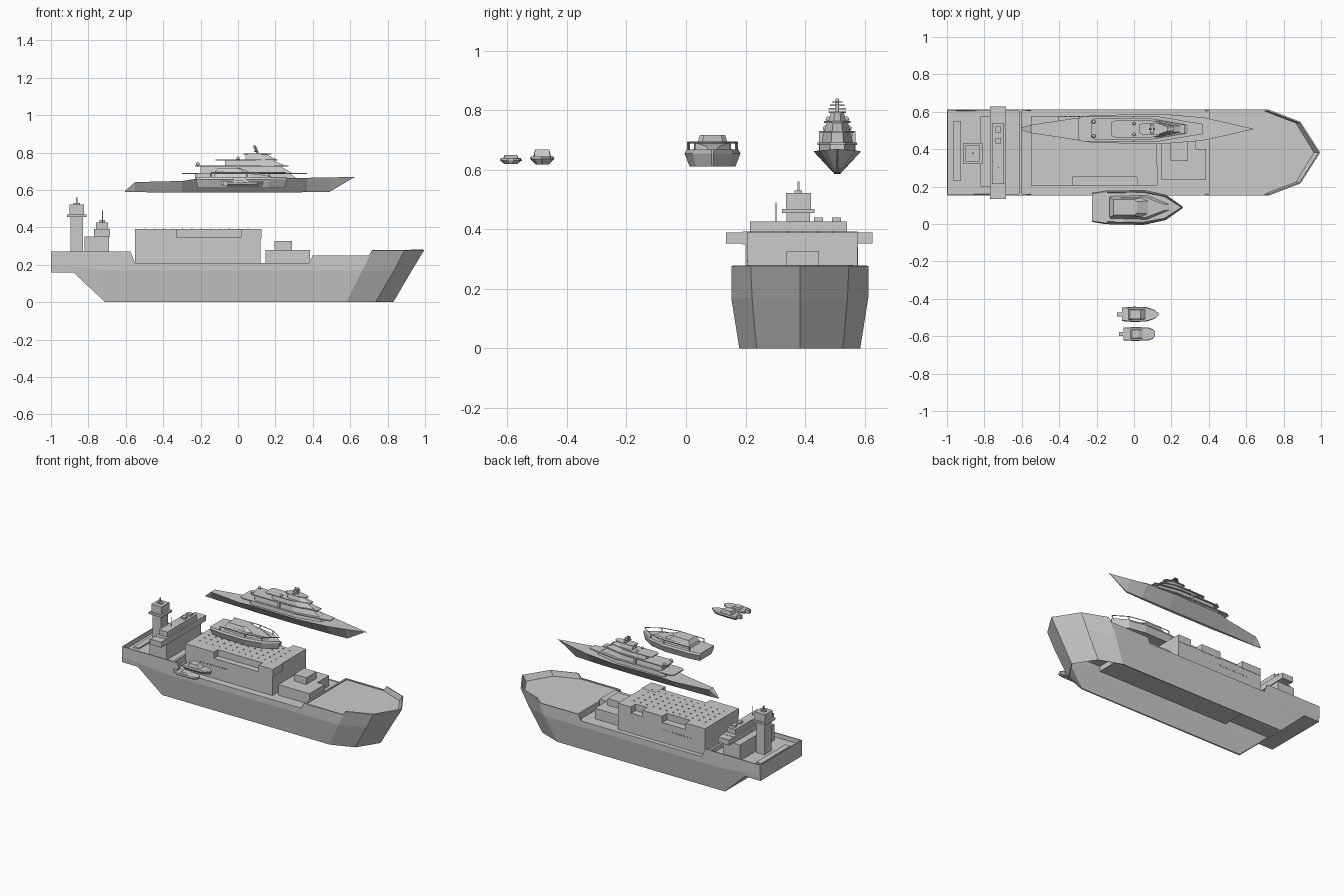
import bpy, bmesh, math
from mathutils import Vector

if "Cube" in bpy.data.objects:
    bpy.data.objects.remove(bpy.data.objects["Cube"])

def finish(name, bm):
    me = bpy.data.meshes.new(name)
    bm.to_mesh(me)
    bm.free()
    ob = bpy.data.objects.new(name, me)
    bpy.context.collection.objects.link(ob)
    return ob

def boxes(name, items):
    """One object from (x0, x1, y0, y1, z0, z1) blocks."""
    bm = bmesh.new()
    for x0, x1, y0, y1, z0, z1 in items:
        vs = bmesh.ops.create_cube(bm, size=1)["verts"]
        for v in vs:
            v.co = Vector(((x0 + x1) / 2 + v.co.x * (x1 - x0),
                           (y0 + y1) / 2 + v.co.y * (y1 - y0),
                           (z0 + z1) / 2 + v.co.z * (z1 - z0)))
    return finish(name, bm)

def loft(name, rings, cy, open_top=False, open_from=None, wall=0):
    """Mirrored loft: rings of half outlines (x, half width, z), top to bottom."""
    bm = bmesh.new()
    tag = bm.faces.layers.int.new("dead")
    n = len(rings[0])
    S = [[[bm.verts.new((x, cy + s * w, z)) for x, w, z in r] for r in rings] for s in (-1, 1)]
    for side in S:
        for a, b in zip(side, side[1:]):
            for i in range(n - 1):
                bm.faces.new((a[i], a[i + 1], b[i + 1], b[i]))
    for k in range(len(rings) - 1):
        for i in (0, n - 1):
            bm.faces.new((S[0][k][i], S[0][k + 1][i], S[1][k + 1][i], S[1][k][i]))
    for k in (0, len(rings) - 1):
        for i in range(n - 1):
            f = bm.faces.new((S[0][k][i], S[0][k][i + 1], S[1][k][i + 1], S[1][k][i]))
            if (k == 0 and open_top) or (k and open_from is not None and i >= open_from):
                f[tag] = 1
    bmesh.ops.remove_doubles(bm, verts=bm.verts[:], dist=1e-5)
    bmesh.ops.dissolve_degenerate(bm, edges=bm.edges[:], dist=1e-6)
    bmesh.ops.recalc_face_normals(bm, faces=bm.faces[:])
    dead = [f for f in bm.faces if f[tag]]
    if dead:
        bmesh.ops.delete(bm, geom=dead, context="FACES")
    ob = finish(name, bm)
    if wall:
        m = ob.modifiers.new("wall", "SOLIDIFY")
        m.thickness, m.offset = wall, -1
    return ob

def tier(name, x0, x1, w, z0, z1, cy, rake=0.0, taper=1.0, nose=0.4):
    """Deckhouse or deck slab with a narrowed front."""
    pts = [(x0, w * .8), (x0 + .02, w), (x1 - (x1 - x0) * .35, w), (x1, w * nose)]
    top = [(x if i < 2 else x - rake * (i - 1) / 2, h * taper, z1) for i, (x, h) in enumerate(pts)]
    return loft(name, [top, [(x, h, z0) for x, h in pts]], cy)

def tube(name, pts, r):
    cu = bpy.data.curves.new(name, "CURVE")
    cu.dimensions = "3D"
    cu.bevel_depth, cu.bevel_resolution = r, 0
    sp = cu.splines.new("POLY")
    sp.points.add(len(pts) - 1)
    for p, c in zip(sp.points, pts):
        p.co = (*c, 1)
    ob = bpy.data.objects.new(name, cu)
    bpy.context.collection.objects.link(ob)

def ball(name, c, r):
    bm = bmesh.new()
    bmesh.ops.create_uvsphere(bm, u_segments=12, v_segments=8, radius=r)
    bmesh.ops.translate(bm, verts=bm.verts[:], vec=Vector(c))
    for f in bm.faces:
        f.smooth = True
    finish(name, bm)

# ---- Support ship: open-bottomed hull shell with bulwarks ----
CY, W, B = .382, .23, .203
top = [(-1, W, .27), (-.575, W, .27), (-.55, W, .21), (.38, W, .21), (.4, W, .25),
       (.70, W, .25), (.72, W, .277), (.89, .165, .277), (.995, 0, .277)]
mid = [(-1, W, .2), (-.88, W, .19), (-.70, W, .17), (.38, W, .17), (.4, W, .17),
       (.63, W, .17), (.665, W, .17), (.835, .16, .17), (.93, 0, .17)]
low = [(-1, W - .003, .16), (-.88, W - .003, .16), (-.71, B, 0), (.38, B, 0), (.4, B, 0),
       (.55, B, 0), (.58, B, 0), (.735, .145, 0), (.83, 0, 0)]
loft("ship_hull", [top, mid, low], CY, open_top=True, open_from=2, wall=.008)

def deck(name, pts, z):
    loft(name, [[(x, w, z) for x, w in pts], [(x, w, z - .008) for x, w in pts]], CY)
deck("stern_deck", [(-.995, .225), (-.6, .225)], .24)
deck("main_deck", [(-.605, .225), (.41, .225)], .207)
deck("bow_deck", [(.405, .225), (.69, .225), (.865, .16), (.962, 0)], .243)
boxes("deck_bulkheads", [(-.615, -.6, .155, .609, .2, .27), (.4, .412, .155, .609, .2, .25)])
boxes("stern_deck_slab", [(-.965, -.925, .23, .55, .24, .25)])

# Main accommodation block with side terraces and corner houses
boxes("main_house", [(-.55, .12, .25, .525, .2, .39), (-.55, .12, .207, .575, .2, .345)])
boxes("side_houses", [(-.55, -.33, .205, .27, .34, .39), (.015, .125, .205, .31, .34, .391),
                      (-.55, -.40, .50, .577, .34, .39), (-.22, -.07, .50, .577, .34, .39),
                      (.02, .12, .45, .577, .34, .39)])
boxes("roof_vents", [(x, x + .006, y, y + .006, .388, .394)
                     for y in (.29, .34, .39, .44, .49) for x in [-.5 + .05 * i for i in range(12)]])
boxes("side_windows", [(-.44 + .023 * i, -.427 + .023 * i, y, y + .004, .29, .298)
                       for i in range(10) for y in (.205, .573)])
# Forward house
boxes("forward_house", [(.147, .385, .235, .40, .2, .28), (.147, .33, .39, .53, .2, .28),
                        (.195, .29, .337, .447, .27, .327)])

# Bridge with wings
boxes("bridge_base", [(-.82, -.69, .20, .578, .235, .35)])
boxes("bridge_wings", [(-.77, -.685, .19, .575, .35, .392), (-.77, -.685, .135, .2, .352, .39),
                       (-.77, -.685, .565, .627, .352, .39)])
boxes("bridge_top", [(-.76, -.695, .215, .54, .39, .427)])
boxes("bridge_roof_boxes", [(-.74, -.71, y, y + .03, .425, .44) for y in (.43, .49)])
boxes("bridge_mast", [(-.727, -.723, .30, .304, .425, .49)])

# Control tower
boxes("tower", [(-.895, -.83, .337, .417, .235, .46), (-.915, -.81, .322, .432, .455, .468),
                (-.902, -.823, .335, .42, .468, .522)])
boxes("tower_mast", [(-.865, -.859, .375, .381, .52, .56), (-.88, -.845, .365, .39, .52, .53)])

# ---- Large yacht ----
YC = .508
st = [(-.605, .006, .594, .589), (-.55, .022, .642, .588), (-.3, .06, .648, .587), (-.22, .074, .66, .586),
      (.15, .08, .662, .586), (.37, .062, .665, .588), (.49, .035, .667, .59), (.635, .002, .67, .667)]
loft("yacht_hull", [[(x, w, t) for x, w, t, b in st],
                    [(min(x, .62), w * .12, b) for x, w, t, b in st]], YC)
tier("yacht_lower_house", -.23, .33, .062, .65, .685, YC, .05, .95)
tier("yacht_lower_slab", -.30, .37, .066, .684, .691, YC)
tier("yacht_middle_house", -.20, .29, .052, .69, .725, YC, .06, .9)
tier("yacht_middle_slab", -.23, .27, .056, .725, .731, YC)
tier("yacht_upper_house", -.07, .25, .043, .73, .757, YC, .06, .85)
tier("yacht_upper_slab", -.12, .21, .045, .757, .763, YC)
tier("yacht_top_house", .04, .21, .03, .762, .79, YC, .06, .75)
tier("yacht_top_slab", .03, .18, .03, .79, .795, YC)
boxes("yacht_mast_arms", [(.085, .105, YC - h, YC + h, z, z + .004)
                          for h, z in ((.03, .803), (.025, .815), (.018, .826))])
tube("yacht_mast", [(.11, YC, .79), (.085, YC, .838)], .006)
for i, s in enumerate((-1, 1)):
    ball(f"yacht_aft_dome_{i}", (-.215, YC + s * .038, .739), .01)
    ball(f"yacht_mid_dome_{i}", (.0, YC + s * .03, .77), .009)
boxes("yacht_side_fins", [(-.01, .005, YC + s * .055 - .006, YC + s * .055 + .006, .66, .73) for s in (-1, 1)])

# ---- Tender launch ----
LC = .089
out = [(-.225, .078), (-.15, .09), (.05, .094), (.17, .068), (.262, .003)]
loft("launch_hull", [[(x, w * .93, .668) for x, w in out], [(x, w, .655) for x, w in out],
                     [(x * .95, w * .82, .611) for x, w in out]], LC)
loft("launch_trunk", [[(-.12, .05, .69), (.06, .055, .69), (.15, .02, .678)],
                      [(-.13, .06, .665), (.07, .066, .665), (.2, .012, .665)]], LC)
loft("launch_cabin", [[(-.11, .042, .717), (.0, .042, .717), (.015, .03, .717)],
                      [(-.13, .052, .688), (.04, .052, .688), (.075, .035, .688)]], LC)
rail = [(x * .97, w * .88) for x, w in out[1:]]
tube("launch_rail", [(x, LC - w, .692) for x, w in rail] + [(x, LC + w, .692) for x, w in rail[::-1]], .003)
for i, (x, w) in enumerate(rail[:-1]):
    for s, side in ((-1, "right"), (1, "left")):
        tube(f"launch_post_{side}_{i}", [(x, LC + s * w, .66), (x, LC + s * w, .692)], .003)

# ---- Two small boats ----
def small_boat(tag, cy, out, z0, zd, z1, cabin):
    loft(f"{tag}_hull", [[(x, w * .9, zd) for x, w in out], [(x, w, zd - .008) for x, w in out],
                         [(x * .92, w * .55, z0) for x, w in out]], cy)
    x0, x1, w = cabin
    loft(f"{tag}_cabin", [[(x0 + .008, w * .8, z1), (x1 - .025, w * .8, z1)],
                          [(x0, w, zd - .002), (x1, w * .9, zd - .002)]], cy)
    x = out[0][0]
    boxes(f"{tag}_motor", [(x - .025, x + .004, cy - .011, cy + .011, zd - .018, zd + .008)])

small_boat("sport_boat", -.483, [(-.065, .036), (.0, .041), (.07, .038), (.11, .024), (.135, .002)],
           .618, .645, .668, (-.03, .06, .03))
small_boat("dinghy", -.588, [(-.055, .034), (.0, .037), (.075, .035), (.1, .026), (.113, .01)],
           .619, .64, .65, (-.02, .05, .026))
